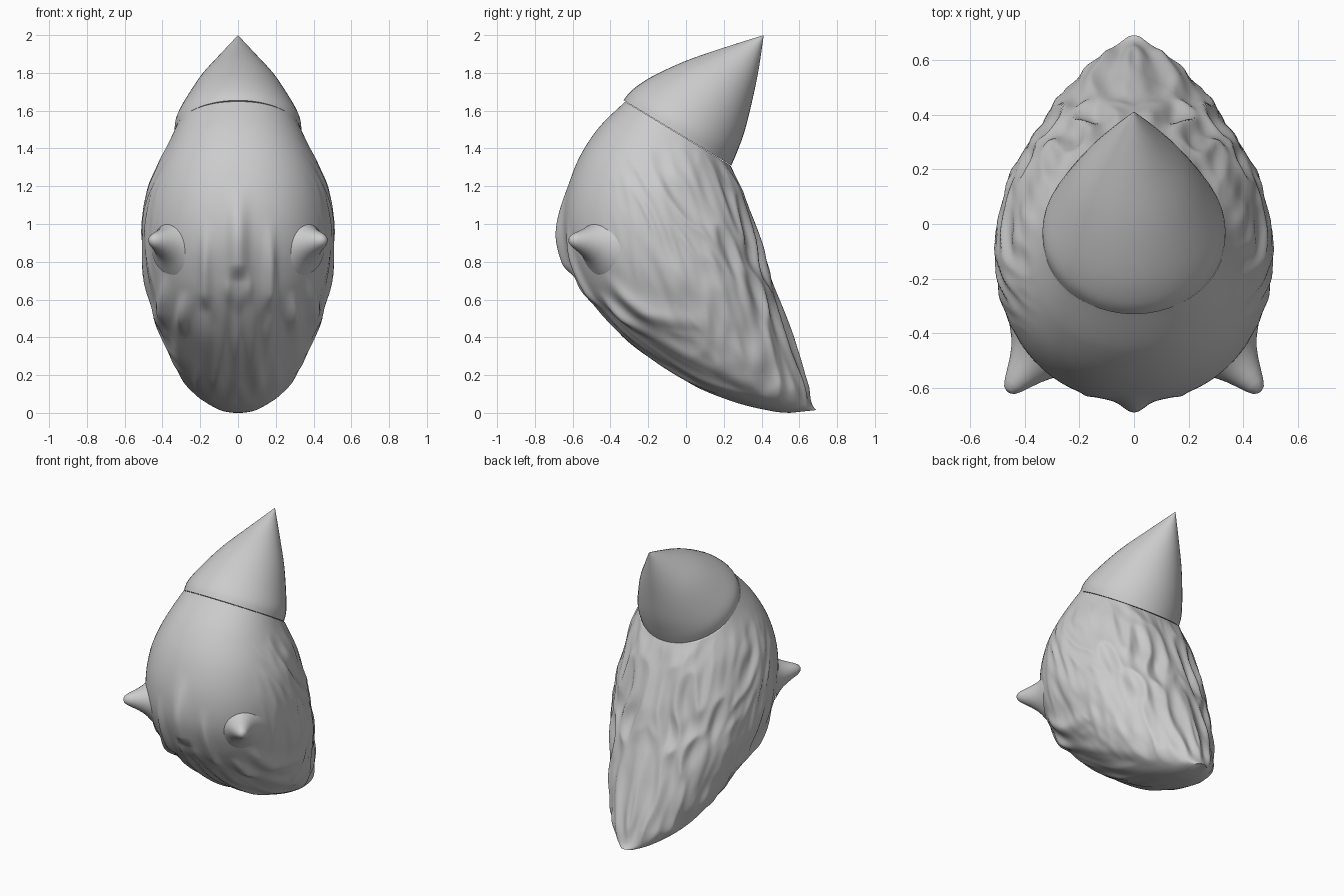
import bpy, math
from mathutils import Vector, noise

if "Cube" in bpy.data.objects:
    bpy.data.objects.remove(bpy.data.objects["Cube"])


def catmull(rows, t):
    """Smoothly interpolate a table of rows, t in 0..1."""
    s = t * (len(rows) - 1)
    i = min(int(s), len(rows) - 2)
    f = s - i
    a, b, c, d = (rows[min(max(k, 0), len(rows) - 1)] for k in (i - 1, i, i + 1, i + 2))
    return [0.5 * (2 * q + (r - p) * f + (2 * p - 5 * q + 4 * r - w) * f * f
                   + (3 * q - p - 3 * r + w) * f ** 3) for p, q, r, w in zip(a, b, c, d)]


def smoothstep(a, b, v):
    v = min(max((v - a) / (b - a), 0), 1)
    return v * v * (3 - 2 * v)


def spow(v, e):
    return math.copysign(abs(v) ** e, v)


def loft(name, rows, seg, steps, power=2.0, shape=None, angle=40):
    """Tilted oval rings: front y,z / back y,z / half width."""
    verts, faces = [], []
    for j in range(steps + 1):
        fy, fz, by, bz, hw = catmull(rows, j / steps)
        f, b = Vector((0, fy, fz)), Vector((0, by, bz))
        mid, half = (f + b) / 2, (b - f) / 2
        for i in range(seg):
            a = math.tau * i / seg
            c, s = spow(math.cos(a), 2 / power), spow(math.sin(a), 2 / power)
            p = mid + half * s + Vector((hw * c, 0, 0))
            if shape:
                p = shape(p, (p - mid).normalized(), s)
            verts.append(p)
    for j in range(steps):
        for i in range(seg):
            k = (i + 1) % seg
            faces.append((j * seg + i, (j + 1) * seg + i, (j + 1) * seg + k, j * seg + k))
    faces.append(tuple(range(seg)))
    faces.append(tuple(reversed(range(steps * seg, (steps + 1) * seg))))
    return add_mesh(name, verts, faces, angle)


def add_mesh(name, verts, faces, angle):
    me = bpy.data.meshes.new(name)
    me.from_pydata([tuple(v) for v in verts], [], faces)
    me.validate()
    ob = bpy.data.objects.new(name, me)
    bpy.context.collection.objects.link(ob)
    bpy.ops.object.select_all(action='DESELECT')
    ob.select_set(True)
    bpy.context.view_layer.objects.active = ob
    bpy.ops.object.mode_set(mode='EDIT')
    bpy.ops.mesh.select_all(action='SELECT')
    bpy.ops.mesh.normals_make_consistent(inside=False)
    bpy.ops.object.mode_set(mode='OBJECT')
    bpy.ops.object.shade_smooth_by_angle(angle=math.radians(angle))
    return ob


# Front locks: |x|, top z, tip z, half width, height
LOCKS = [(0, 1.25, 0.72, 0.05, 0.045), (0.055, 0.8, 0.59, 0.022, 0.015),
         (0.17, 1.05, 0.56, 0.028, 0.03), (0.29, 0.66, 0.43, 0.03, 0.035),
         (0.39, 0.75, 0.46, 0.03, 0.035)]


def fur(p, n, s):
    """Carve long hair strands on the back and sides, locks on the front."""
    x, y, z = abs(p.x), p.y, p.z
    yy = y + 0.35 * z
    wob = 0.05 * math.sin(5 * z + 4 * yy)
    strand = noise.noise(((x + wob) * 9, (yy + wob) * 9, z * 2.2))
    fine = noise.noise((x * 18 + 5, yy * 18, z * 4))
    fade = smoothstep(1.5, 1.2, z) * smoothstep(0.0, 0.15, z)
    side = smoothstep(-0.65, 0.05, s) * fade
    d = side * (0.022 - 0.055 * math.sqrt(strand ** 2 + 0.004) + 0.01 * fine)
    if s < 0:
        for lx, top, tip, w, h in LOCKS:
            along = smoothstep(top, (top + 2 * tip) / 3, z) * smoothstep(tip - 0.03, tip + 0.07, z)
            d += h * along * math.exp(-((x - lx) / w) ** 2)
        # shallow recessed underside with faint ripples running toward the tail
        edge = 0.55 - 0.25 * smoothstep(0.2, 0.45, x) + 0.04 * math.sin(x * 38)
        under = smoothstep(edge + 0.06, edge - 0.06, z) * fade * smoothstep(-0.1, -0.5, s)
        d += under * (0.02 * noise.noise((x * 14, y * 3, 4)) - 0.006)
    q = p + n * d
    q.z = max(q.z, 0)
    return q


BODY = [(-.322, 1.648, .232, 1.312, .332), (-.47, 1.50, .265, 1.25, .385),
        (-.58, 1.32, .30, 1.15, .445), (-.64, 1.12, .34, 1.03, .482),
        (-.645, .92, .385, .90, .495), (-.595, .75, .425, .75, .49),
        (-.50, .58, .475, .61, .457), (-.31, .375, .53, .45, .395),
        (-.01, .17, .585, .28, .31), (.25, .06, .625, .15, .22),
        (.45, .01, .665, .05, .12), (.55, 0, .69, .015, .055)]
loft("hairy_body", BODY, 240, 170, 2.15, fur, 60)

# Pointed cap leaning backward
CAP = [(-.33, 1.655, .24, 1.31, .335), (-.29, 1.705, .27, 1.38, .33),
       (-.19, 1.775, .31, 1.49, .283), (-.01, 1.86, .35, 1.65, .205),
       (.19, 1.93, .385, 1.82, .105), (.409, 1.999, .411, 1.998, .001)]
loft("pointed_cap", CAP, 48, 20)

# Pair of flared conical eyes
PROFILE = [(.165, -.05), (.14, -.026), (.115, -.002), (.093, .026), (.073, .06), (.056, .095),
           (.04, .13), (.024, .155), (.008, .163)]
for side, label in ((-1, "left_eye"), (1, "right_eye")):
    base = Vector((side * .36, -.487, .90))
    axis = Vector((side * .6, -.75, .1)).normalized()
    u = axis.cross(Vector((0, 0, 1))).normalized()
    v = axis.cross(u)
    n = 40
    pts = [base + axis * h + r * (u * math.cos(math.tau * i / n) + v * math.sin(math.tau * i / n))
           for r, h in PROFILE for i in range(n)]
    fs = [(j * n + i, j * n + (i + 1) % n, (j + 1) * n + (i + 1) % n, (j + 1) * n + i)
          for j in range(len(PROFILE) - 1) for i in range(n)]
    fs.append(tuple(range((len(PROFILE) - 1) * n, len(PROFILE) * n)))
    add_mesh(label, pts, fs, 60)
